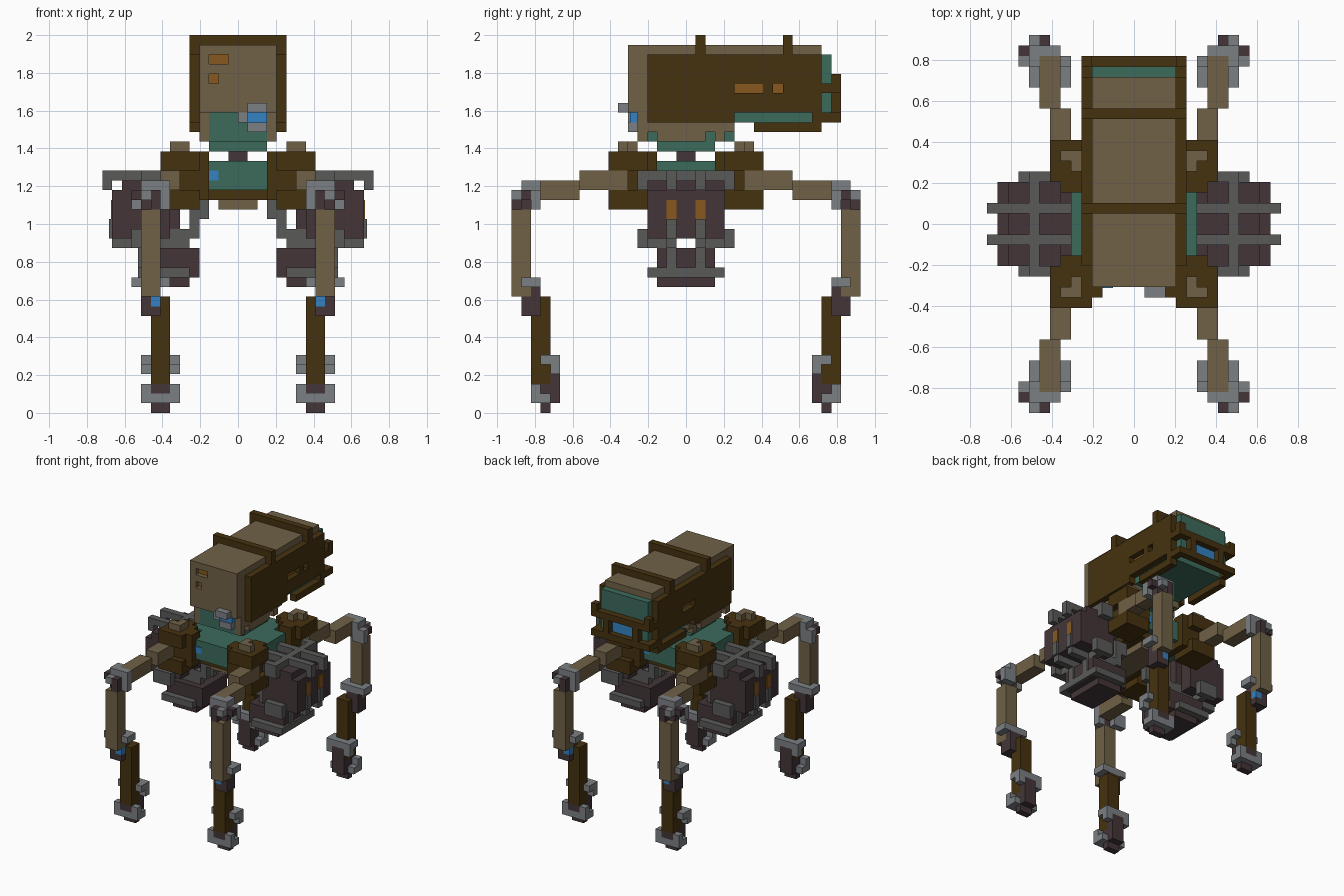
import bpy, bmesh

V = 2 / 39  # size of one block

if "Cube" in bpy.data.objects:
    bpy.data.objects.remove(bpy.data.objects["Cube"])


def srgb(h):
    c = [int(h[i:i + 2], 16) / 255 for i in (0, 2, 4)]
    return [x / 12.92 if x <= 0.04045 else ((x + 0.055) / 1.055) ** 2.4 for x in c] + [1]


MATS = {}
for name, code in dict(tan="706146", olive="46320F", teal="3C6B5C", blue="3482C2", steel="7C8084",
                       iron="5A5A59", plum="433538", orange="87591E").items():
    m = bpy.data.materials.new(name)
    m.use_nodes = True
    m.diffuse_color = srgb(code)
    m.node_tree.nodes["Principled BSDF"].inputs["Base Color"].default_value = srgb(code)
    MATS[name] = m


def part(name, mat, *boxes, sx=1, sy=1):
    """One single-colour part made of boxes (x0, x1, y0, y1, z0, z1) in blocks, optionally mirrored."""
    bm = bmesh.new()
    for x0, x1, y0, y1, z0, z1 in boxes:
        vs = bmesh.ops.create_cube(bm, size=1)["verts"]
        for v in vs:
            v.co.x = sx * (x0 if v.co.x < 0 else x1) * V
            v.co.y = sy * (y0 if v.co.y < 0 else y1) * V
            v.co.z = (z0 if v.co.z < 0 else z1) * V
    bmesh.ops.recalc_face_normals(bm, faces=bm.faces)
    me = bpy.data.meshes.new(name)
    bm.to_mesh(me)
    bm.free()
    me.materials.append(MATS[mat])
    ob = bpy.data.objects.new(name, me)
    bpy.context.collection.objects.link(ob)
    return ob


def cut(ob, *boxes, sx=1):
    """Cut box-shaped openings out of a part."""
    cutter = part("cutter", "orange", *boxes, sx=sx)
    cutter.data.materials.clear()
    cutter.data.materials.append(ob.data.materials[0])
    mod = ob.modifiers.new("openings", "BOOLEAN")
    mod.operation, mod.solver, mod.object = "DIFFERENCE", "EXACT", cutter
    dg = bpy.context.evaluated_depsgraph_get()
    me = bpy.data.meshes.new_from_object(ob.evaluated_get(dg))
    ob.modifiers.clear()
    ob.data = me
    bpy.data.objects.remove(cutter)


SIDES = ((1, "left"), (-1, "right"))

# Head: main hull with two recessed front lights
hull = part("head_hull", "tan", (-4, 4, -6, 14, 31, 38))
cut(hull, (-3, -1, -7, -5.2, 36, 37), (-3, -2, -7, -5.2, 34, 35))
part("front_lights", "orange", (-3, -1, -5.3, -5.15, 36, 37), (-3, -2, -5.3, -5.15, 34, 35))
part("head_bands", "olive", *[(-5, 5, y, y + 1, 37, 39) for y in (1, 10)])
part("head_rear_core", "teal", (-4, 4, 14, 15, 31, 37), (-4, 4, 5, 14, 30, 31))
part("head_jaw", "teal", (-3, 3, -5, 5, 28, 31), (-3, 3, -3, 3, 27, 28))
part("neck", "plum", (-1, 1, -1, 1, 26, 27))

# Head sides: armour with recessed lights, lower rails and cheeks
for s, side in SIDES:
    armour = part("side_armour_" + side, "olive", (4, 5, -4, 14, 31, 37), sx=s)
    cut(armour, (3.9, 5.5, 5, 8, 33, 34), (3.9, 5.5, 9, 10, 33, 34), sx=s)
    part("side_lights_" + side, "orange", (3.9, 4.15, 5, 8, 33, 34), (3.9, 4.15, 9, 10, 33, 34), sx=s)
    part("lower_rail_" + side, "olive", (4, 5, -4, 5, 30, 31), (4, 5, 13, 14, 29, 31),
         (4, 5, 7, 13, 29, 30), (4, 5, 14, 16, 30, 31), (4, 5, 14, 15, 33, 34), sx=s)
    part("cheek_" + side, "tan", (3, 4, -5, 5, 29, 31), (3, 4, -5, -4, 28, 29),
         (3, 4, -3, 2, 28, 29), (3, 4, 3, 4, 28, 29), sx=s)
    part("rear_guard_post_" + side, "olive", (2, 3, 15, 16, 30, 33), (4, 5, 15, 16, 34, 35), sx=s)

# Rear guard and window
part("rear_guard", "olive", (-5, 5, 15, 16, 33, 34), (-4, 4, 15, 16, 30, 31))
part("rear_window", "blue", (-2, 2, 14.9, 15.1, 31, 33))

# Eye under the front edge of the hull
part("eye_housing", "steel", (1, 3, -7, -6, 31, 32), (0, 1, -6, -5, 30, 31), (1, 3, -6, -5, 29, 30))
part("eye_lens", "blue", (1, 3, -5.8, -5, 30, 31))

# Torso with a lamp at each end
part("torso", "teal", (-4, 4, -6, 6, 23, 26), (-6, -4, -3, 3, 23, 26), (4, 6, -3, 3, 23, 26))
for s, end in ((1, "front"), (-1, "rear")):
    part("torso_lamp_" + end, "blue", (-3, -2, -6.1, -5.9, 24, 25), sx=s, sy=s)
part("torso_base", "olive", (-4, 4, -5, 5, 22, 23))
part("belly", "tan", (-2, 2, -4, 4, 21, 22))

# Engine pods
for s, side in SIDES:
    part("pod_body_" + side, "plum", (7, 12, -4, 4, 18, 24), (12, 13, -4, 4, 18, 23),
         (6, 7, -2, 2, 19, 24), sx=s)
    rows = (-2, 1)
    part("pod_lights_" + side, "orange", *[(12.9, 13.1, y, y + 1, 20, 22) for y in rows], sx=s)
    part("pod_top_ribs_" + side, "iron", *[(6, 14, y, y + 1, 24, 25) for y in rows],
         *[(13, 14, y, y + 1, 23, 24) for y in rows], (9, 10, -5, 5, 24, 25),
         *[(8, 10, y, y + 1, 23, 25) for y in (-5, 4)], sx=s)
    part("pod_bottom_ribs_" + side, "iron", *[(5, 13, y, y + 1, 17, 18) for y in rows],
         *[(13, 13.3, y, y + 1, 18, 20) for y in rows], (9, 10, -5, -1, 17, 18), (9, 10, 1, 5, 17, 18),
         *[(8, 11, y, y + 1, 17, 19) for y in (-5, 4)], sx=s)
    part("pod_struts_" + side, "iron", *[(3, 5, y, y + 1, 20, 22) for y in rows],
         *[(4, 5, y, y + 1, 18, 20) for y in rows], *[(4, 7, y, y + 1, 18, 19) for y in rows], sx=s)
    part("lower_pod_" + side, "plum", (4, 10, -3, 3, 14, 17), (5, 9, -3, 3, 13, 14), sx=s)
    part("lower_pod_rim_" + side, "iron", (5, 10, -4, -3, 14, 15), (5, 10, 3, 4, 14, 15),
         (10, 10.3, -4, 4, 14, 15), *[(10, 10.3, y, y + 1, 15, 17) for y in rows], sx=s)

# Four legs, mirrored from one corner
for sx, side in SIDES:
    for sy, end in ((-1, "front"), (1, "back")):
        def leg(name, mat, *boxes):
            part(f"{name}_{end}_{side}", mat, *boxes, sx=sx, sy=sy)

        leg("hip", "olive", (4, 7, 4, 7, 23, 25), (4, 8, 4, 8, 25, 27), (4, 8, 4, 8, 21, 23),
            (3, 4, 5, 7, 22, 27), (5, 7, 3, 4, 22, 27))
        leg("hip_cap", "tan", (5, 7, 6, 7, 27, 28), (5, 6, 5, 6, 27, 28))
        leg("thigh", "tan", (6, 8, 7, 11, 23, 25), (7, 8, 6, 7, 23, 25), (7, 9, 11, 16, 22, 24))
        # Knee
        leg("knee_bracket", "steel", (7, 10, 16, 17, 23, 24), (9, 10, 15, 16, 21, 24),
            (9, 10, 17, 18, 22, 23), (10, 11, 15, 16, 21, 23), (7, 8, 16, 17, 21, 23))
        leg("knee_core", "plum", (8, 10, 16, 17, 21, 23), (8, 9, 17, 18, 21, 23), (10, 11, 16, 17, 22, 23))
        # Shin and lower joint
        leg("shin", "tan", (8, 10, 16, 18, 12, 21))
        leg("joint_clamp", "steel", (10, 11, 15, 17, 13, 14), (7, 8, 15, 17, 13, 14), (8, 10, 15, 16, 13, 14))
        leg("joint", "plum", (9, 10, 15, 17, 10, 12), (8, 9, 16, 17, 10, 11), (8, 10, 15, 16, 12, 13))
        leg("joint_lamp", "blue", (8, 9, 16, 17, 11, 12))
        leg("lower_leg", "olive", (7, 9, 14, 16, 3, 12))
        # Ankle and foot
        leg("ankle_clamp", "steel", (9, 10, 13, 15, 5, 6), (6, 7, 13, 15, 5, 6), (7, 9, 13, 14, 5, 6),
            (9, 10, 13, 14, 4, 5), (6, 7, 13, 14, 4, 5))
        leg("heel", "plum", (7, 9, 13, 14, 1, 5), (7, 9, 14, 15, 0, 3), (7, 9, 15, 16, 2, 3))
        leg("foot_clamp", "steel", (6, 10, 15, 16, 1, 2), (6, 7, 15, 16, 2, 3), (9, 10, 15, 16, 2, 3),
            (6, 7, 14, 15, 1, 2), (9, 10, 14, 15, 1, 2))
